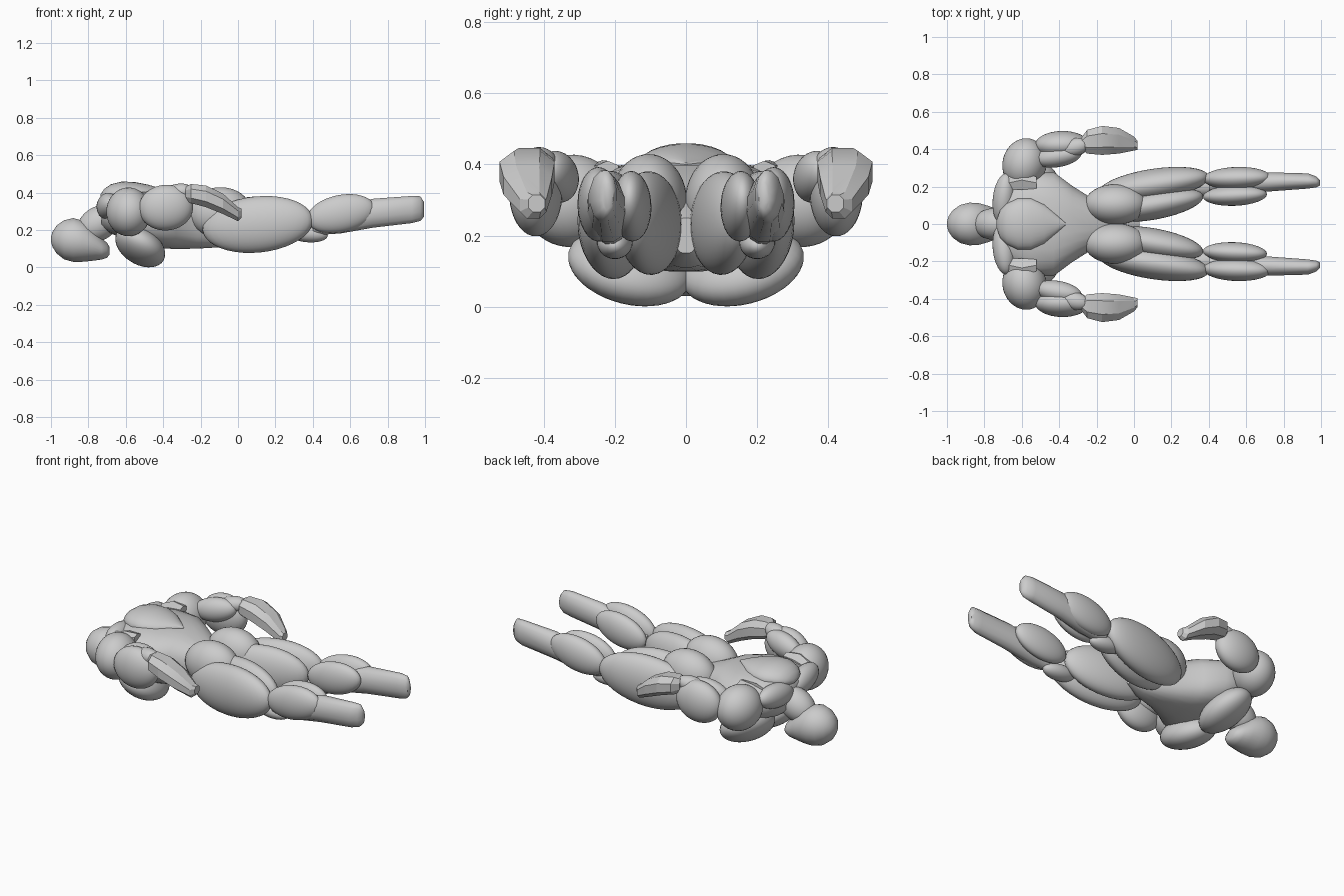
import bpy, bmesh, math
from mathutils import Vector, Matrix

clay = bpy.data.materials.new("clay grey")
clay.diffuse_color = (0.6, 0.6, 0.6, 1)


def finish(bm, name, mirror, angle):
    bmesh.ops.recalc_face_normals(bm, faces=bm.faces)
    me = bpy.data.meshes.new(name)
    bm.to_mesh(me)
    bm.free()
    me.materials.append(clay)
    ob = bpy.data.objects.new(name, me)
    bpy.context.collection.objects.link(ob)
    bpy.context.view_layer.objects.active = ob
    ob.select_set(True)
    bpy.ops.object.shade_smooth_by_angle(angle=math.radians(angle))
    ob.select_set(False)
    if mirror:
        m = ob.modifiers.new("other_side", 'MIRROR')
        m.use_axis = (False, True, False)
        m.use_mirror_merge = False


def blob(name, a, b, width, height, mirror=True, roll=0):
    """Ellipsoid muscle whose long axis runs from a to b."""
    a, b = Vector(a), Vector(b)
    d = b - a
    rot = d.to_track_quat('X', 'Z').to_matrix().to_4x4()
    mat = (Matrix.Translation((a + b) / 2) @ rot
           @ Matrix.Rotation(math.radians(roll), 4, 'X')
           @ Matrix.Diagonal((d.length / 2, width, height, 1)))
    bm = bmesh.new()
    bmesh.ops.create_uvsphere(bm, u_segments=32, v_segments=20, radius=1, matrix=mat)
    finish(bm, name, mirror, 40)


def loft(name, rings, sides, mirror=True, power=1.0, angle=60):
    """Tube through rings of (x, y centre, z centre, half width, half height)."""
    bm = bmesh.new()
    loops = []
    for x, cy, cz, ry, rz in rings:
        loop = []
        for i in range(sides):
            t = 2 * math.pi * (i + 0.5) / sides
            c, s = math.cos(t), math.sin(t)
            loop.append(bm.verts.new((x, cy + ry * math.copysign(abs(c) ** power, c),
                                      cz + rz * math.copysign(abs(s) ** power, s))))
        loops.append(loop)
    for p, q in zip(loops, loops[1:]):
        for i in range(sides):
            j = (i + 1) % sides
            bm.faces.new((p[i], p[j], q[j], q[i]))
    bm.faces.new(loops[0])
    bm.faces.new(loops[-1])
    finish(bm, name, mirror, angle)


# Head, running smoothly into the jaw, and neck
loft("head", [(-1, 0, .15, .012, .012), (-.992, 0, .15, .04, .04),
              (-.97, 0, .15, .073, .075), (-.93, 0, .148, .102, .105),
              (-.88, 0, .147, .115, .118), (-.83, 0, .14, .112, .110),
              (-.78, 0, .125, .098, .09), (-.73, 0, .10, .078, .058),
              (-.70, 0, .092, .055, .04), (-.688, 0, .09, .03, .022)], 28, False)
blob("neck", (-.85, 0, .17), (-.64, 0, .30), .085, .09, False)

# Trunk, flat across the back and narrowing to the waist
loft("torso", [(-.73, 0, .29, .12, .07), (-.68, 0, .29, .21, .11),
               (-.55, 0, .275, .28, .138), (-.43, 0, .255, .28, .153),
               (-.33, 0, .248, .205, .15), (-.22, 0, .225, .135, .125),
               (-.05, 0, .20, .07, .09), (.03, 0, .20, .03, .05)], 24, False, .75)
loft("upper_back", [(-.735, 0, .38, .02, .01), (-.715, 0, .385, .075, .035),
                    (-.68, 0, .39, .11, .055), (-.62, 0, .392, .138, .068),
                    (-.55, 0, .395, .138, .062), (-.48, 0, .398, .105, .045),
                    (-.42, 0, .40, .055, .025), (-.365, 0, .40, .005, .005)], 28, False)
blob("shoulder_ridge", (-.71, 0, .31), (-.68, .27, .345), .06, .07)
loft("shoulder_blade", [(-.67, .22, .355, .04, .03), (-.60, .235, .375, .06, .037),
                        (-.52, .22, .385, .035, .025)], 6, angle=20)
blob("chest", (-.525, -.015, .07), (-.52, .33, .155), .145, .09, roll=30)

# Arms, ending in faceted hands
blob("shoulder", (-.62, .19, .31), (-.55, .455, .285), .118, .13)
blob("outer_upper_arm", (-.53, .42, .31), (-.24, .425, .33), .075, .122)
blob("inner_upper_arm", (-.53, .34, .34), (-.28, .385, .39), .058, .07)
blob("elbow", (-.40, .39, .39), (-.24, .43, .415), .048, .045)
loft("hand", [(-.28, .43, .395, .035, .04), (-.25, .44, .395, .068, .055),
              (-.17, .447, .38, .083, .062), (-.08, .445, .34, .073, .058),
              (.0, .43, .285, .04, .04), (.02, .42, .29, .025, .025)],
     8, power=.85, angle=20)

# Hips and legs
blob("buttock", (-.265, .105, .285), (.07, .105, .305), .108, .134)
blob("outer_thigh", (-.19, .165, .20), (.40, .255, .26), .085, .15)
blob("inner_thigh", (-.17, .055, .22), (.37, .15, .25), .08, .145)
blob("knee", (.26, .20, .19), (.48, .20, .17), .05, .045)
blob("outer_calf", (.37, .24, .25), (.73, .25, .325), .06, .10)
blob("inner_calf", (.37, .145, .25), (.71, .16, .315), .055, .095)
loft("shin_and_foot", [(.40, .21, .22, .04, .05), (.55, .22, .25, .06, .07),
                       (.72, .225, .29, .053, .08), (.93, .23, .31, .042, .075),
                       (.975, .225, .315, .03, .068), (.995, .22, .31, .015, .04)], 12)
